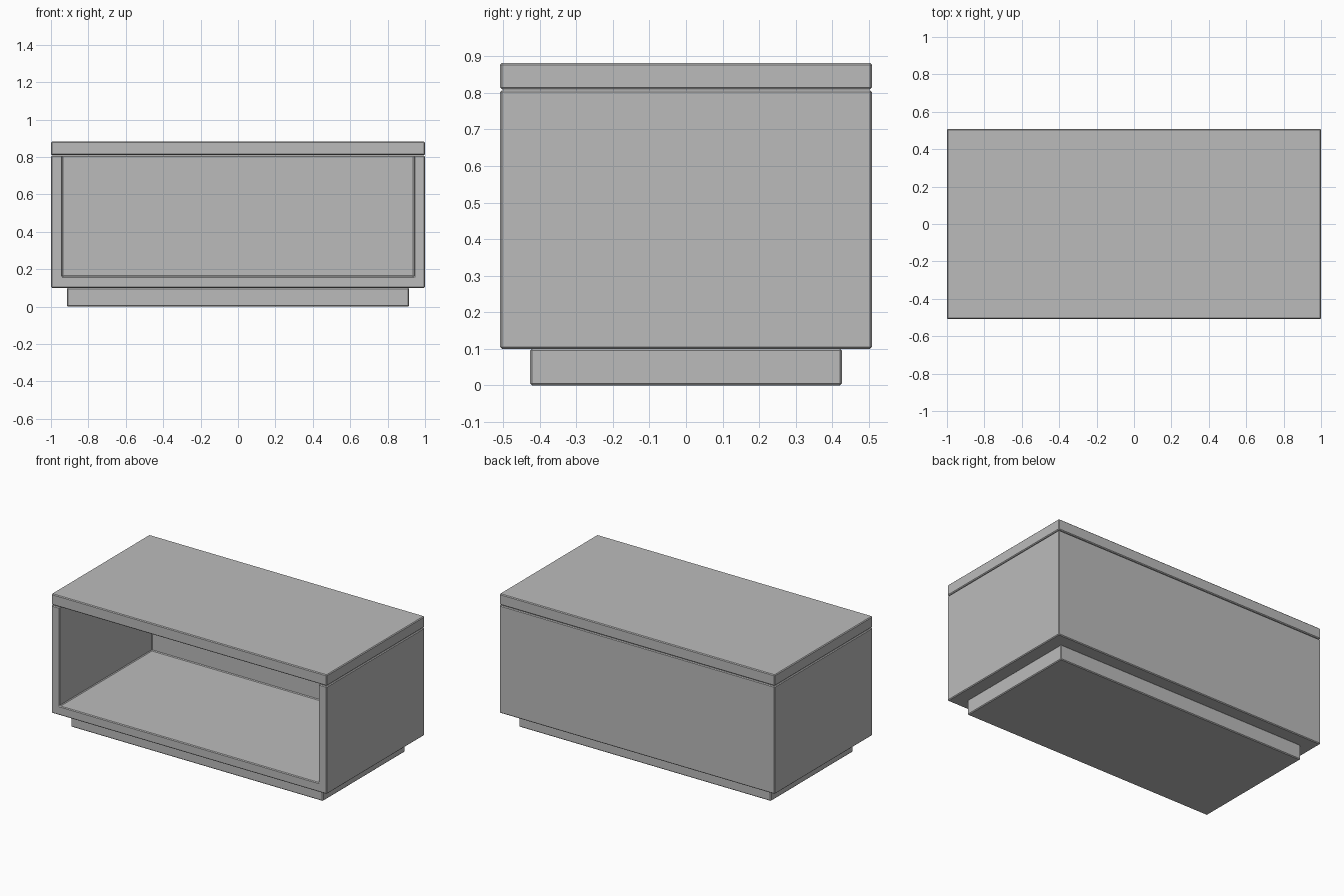
import bpy

default = bpy.data.objects.get("Cube")
if default:
    bpy.data.objects.remove(default, do_unlink=True)

# Single flat grey
GREY = (0.5, 0.5, 0.5, 1.0)
grey = bpy.data.materials.new("plain_grey")
grey.use_nodes = True
grey.diffuse_color = GREY
grey.node_tree.nodes["Principled BSDF"].inputs["Base Color"].default_value = GREY

HALF_X, HALF_Y = 1.0, 0.508
WALL = 0.06
BASE_TOP, BODY_TOP, TOTAL = 0.1, 0.807, 0.882


def box(name, x, y, z):
    """Box spanning the given (low, high) ranges."""
    spans = (x, y, z)
    bpy.ops.mesh.primitive_cube_add(size=1, location=[(a + b) / 2 for a, b in spans])
    obj = bpy.context.object
    obj.name = obj.data.name = name
    obj.scale = [b - a for a, b in spans]
    bpy.ops.object.transform_apply(location=False, rotation=False, scale=True)
    obj.data.materials.append(grey)
    return obj


def soften(obj):
    """Small chamfer on every sharp edge."""
    bevel = obj.modifiers.new("edge_chamfer", "BEVEL")
    bevel.width = 0.005
    bevel.segments = 1
    bevel.limit_method = "ANGLE"


# Recessed plinth
plinth = box("plinth", (-0.915, 0.915), (-0.426, 0.426), (0, BASE_TOP))

# Cabinet body, hollowed out towards the front and top
body = box("cabinet_body", (-HALF_X, HALF_X), (-HALF_Y, HALF_Y), (BASE_TOP, BODY_TOP))
cutter = box("opening_cutter", (WALL - HALF_X, HALF_X - WALL),
             (-1, HALF_Y - WALL), (BASE_TOP + WALL, 1))
cutter.hide_render = True
cut = body.modifiers.new("opening", "BOOLEAN")
cut.operation = "DIFFERENCE"
cut.solver = "EXACT"
cut.object = cutter
bpy.context.view_layer.objects.active = body
bpy.ops.object.modifier_apply(modifier=cut.name)
bpy.data.objects.remove(cutter, do_unlink=True)

# Top slab, with a fine shadow gap above the body
top = box("top_slab", (-HALF_X, HALF_X), (-HALF_Y, HALF_Y), (BODY_TOP + 0.003, TOTAL))

for part in (plinth, body, top):
    soften(part)
